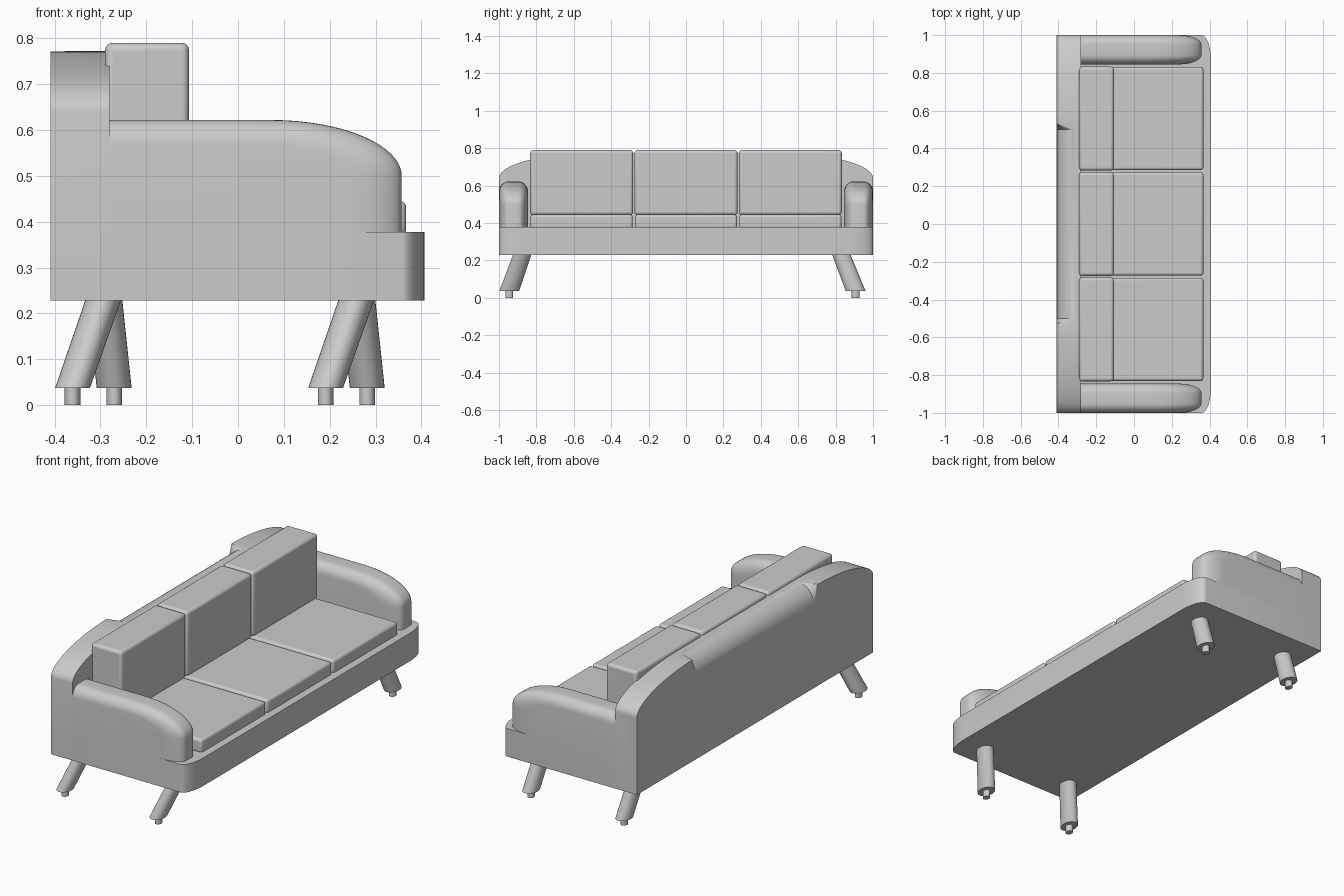
import bpy, bmesh
from math import sin, cos, pi, sqrt, radians

if "Cube" in bpy.data.objects:
    bpy.data.objects.remove(bpy.data.objects["Cube"])


def loft(name, rings):
    """Skin a list of equal-length point rings and cap both ends."""
    bm = bmesh.new()
    vs = [[bm.verts.new(p) for p in r] for r in rings]
    n = len(rings[0])
    for a, b in zip(vs, vs[1:]):
        for i in range(n):
            j = (i + 1) % n
            bm.faces.new((a[i], a[j], b[j], b[i]))
    bm.faces.new(vs[0])
    bm.faces.new(vs[-1])
    bmesh.ops.recalc_face_normals(bm, faces=bm.faces)
    me = bpy.data.meshes.new(name)
    bm.to_mesh(me)
    bm.free()
    ob = bpy.data.objects.new(name, me)
    bpy.context.collection.objects.link(ob)
    smooth(ob)
    return ob


def smooth(ob):
    bpy.ops.object.select_all(action='DESELECT')
    ob.select_set(True)
    bpy.context.view_layer.objects.active = ob
    bpy.ops.object.shade_smooth_by_angle(angle=radians(32))


def arc(cx, cy, rx, ry, a0, a1, n):
    return [(cx + rx * cos(a0 + (a1 - a0) * i / n),
             cy + ry * sin(a0 + (a1 - a0) * i / n)) for i in range(n + 1)]


def rounded_box(name, x0, x1, y0, y1, z0, z1, bevel):
    ob = loft(name, [[(x0, y0, z), (x1, y0, z), (x1, y1, z), (x0, y1, z)] for z in (z0, z1)])
    m = ob.modifiers.new("Soft edges", 'BEVEL')
    m.width, m.segments = bevel, 4
    return ob


# Base platform with rounded front corners
plan = ([(-0.30, -1)] + arc(0.357, -0.87, 0.05, 0.13, -pi / 2, 0, 12)
        + arc(0.357, 0.87, 0.05, 0.13, 0, pi / 2, 12) + [(-0.30, 1)])
loft("base", [[(x, y, z) for x, y in plan] for z in (0.228, 0.378)])

# Backrest: elliptical shoulders, rounded rear edge in the middle span only
half = [0.0, 0.5, 0.53] + [0.5 + 0.5 * sin(pi / 2 * i / 20) for i in range(2, 21)]
stations = sorted({-y for y in half} | set(half))
rings = []
for y in stations:
    u = max(0, abs(y) - 0.5) / 0.5
    top = 0.64 + 0.132 * sqrt(max(0, 1 - u * u))
    r = 0.1 if abs(y) < 0.51 else 0.0005
    sec = [(-0.28, 0.228), (-0.28, top)] + arc(-0.409 + r, top - r, r, r, pi / 2, pi, 10) + [(-0.409, 0.228)]
    rings.append([(x, y, z) for x, z in sec])
loft("backrest", rings)

# Arms: curved side profile, rounded towards both sides
for s, side in ((-1, "left"), (1, "right")):
    rings = []
    layers = [(0.05 * (1 - cos(t)), 1 - sin(t)) for t in [pi / 2 * i / 8 for i in range(9)]]
    layers += [(0.155 - d, k) for d, k in reversed(layers)]
    for d, k in layers:
        f, t = 0.357 - 0.12 * k, 0.622 - 0.055 * k
        sec = [(-0.29, 0.37), (-0.29, t)] + arc(0.07, 0.5, f - 0.07, t - 0.5, pi / 2, 0, 20) + [(f, 0.37)]
        rings.append([(x, s * (1 - d), z) for x, z in sec])
    # the rounding follows an ellipse from side face to full profile
    inset = [0.05 * (1 - cos(pi / 2 * i / 8)) for i in range(9)]
    loft(side + "_arm", [[(x, s * (1 - d), z) for x, _, z in ring] for ring, d in
                         zip(rings, inset + [0.155 - d for d in reversed(inset)])])

# Three seat and three back cushions
for i in range(3):
    y = (i - 1) * 0.558
    rounded_box("seat_cushion", -0.285, 0.367, y - 0.273, y + 0.273, 0.37, 0.445, 0.014)
    rounded_box("back_cushion", -0.29, -0.107, y - 0.275, y + 0.275, 0.443, 0.79, 0.016)


# Splayed legs with small metal tips
def leg_ring(x, y, z, rx, ry):
    return [(px, py, z) for px, py in arc(x, y, rx, ry, 0, 2 * pi * 31 / 32, 31)]


for dx, row in ((0, "front"), (-0.552, "rear")):
    for foot_x, foot_y, top_y, side in ((0.191, -0.945, -0.874, "left"), (0.282, 0.907, 0.829, "right")):
        x = foot_x + dx
        loft(f"{row}_{side}_leg", [leg_ring(x, foot_y, 0.037, 0.038, 0.053),
                                   leg_ring(0.26 + dx, top_y, 0.235, 0.039, 0.049)])
        loft(f"{row}_{side}_foot_tip", [leg_ring(x, foot_y, 0, 0.017, 0.021),
                                        leg_ring(x, foot_y, 0.045, 0.017, 0.021)])
